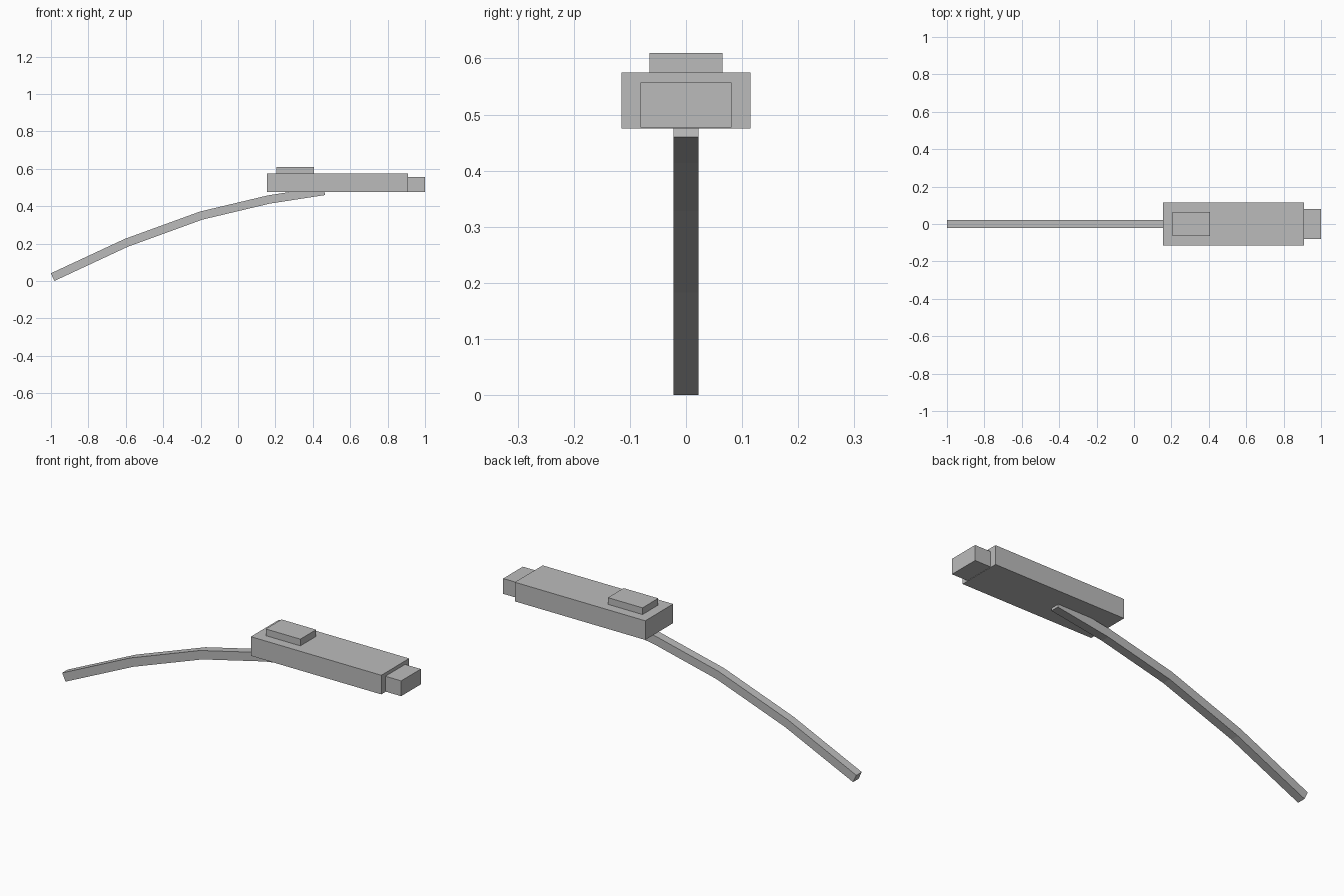
import bpy
from mathutils import Vector

if "Cube" in bpy.data.objects:
    bpy.data.objects.remove(bpy.data.objects["Cube"])

grey = bpy.data.materials.new("plain grey")
grey.diffuse_color = (0.5, 0.5, 0.5, 1)
grey.use_nodes = True
grey.node_tree.nodes["Principled BSDF"].inputs["Base Color"].default_value = grey.diffuse_color


def add_mesh(name, verts, faces):
    mesh = bpy.data.meshes.new(name)
    mesh.from_pydata(verts, [], faces)
    mesh.materials.append(grey)
    obj = bpy.data.objects.new(name, mesh)
    bpy.context.collection.objects.link(obj)
    return obj


def add_box(name, x0, x1, half_y, z0, z1):
    profile = [(-half_y, z0), (half_y, z0), (half_y, z1), (-half_y, z1)]
    return add_sweep(name, [[(x, y, z) for y, z in profile] for x in (x0, x1)])


def add_sweep(name, rings):
    """Skin four-sided rings into a closed bar."""
    verts = [v for ring in rings for v in ring]
    faces = [(0, 3, 2, 1)]
    for i in range(len(rings) - 1):
        a, b = 4 * i, 4 * i + 4
        for j in range(4):
            k = (j + 1) % 4
            faces.append((a + j, a + k, b + k, b + j))
    n = len(verts) - 4
    faces.append((n, n + 1, n + 2, n + 3))
    return add_sweep_mesh(name, verts, faces)


def add_sweep_mesh(name, verts, faces):
    return add_mesh(name, verts, faces)


# head: main block, nose and raised pad
add_box("body", 0.155, 0.909, 0.115, 0.475, 0.575)
add_box("nose", 0.909, 1.0, 0.081, 0.477, 0.557)
add_box("top_pad", 0.206, 0.406, 0.065, 0.575, 0.61)

# bent square tail: centre line in x, z, mitred at each joint
path = [Vector(p) for p in ((-0.991, 0.021), (-0.598, 0.204), (-0.197, 0.350),
                            (0.165, 0.436), (0.462, 0.482))]
half = 0.0225
rings = []
for i, p in enumerate(path):
    d_in = (p - path[i - 1]).normalized() if i else (path[1] - p).normalized()
    d_out = (path[i + 1] - p).normalized() if i < len(path) - 1 else d_in
    t = (d_in + d_out).normalized()
    up = Vector((-t.y, t.x)) * (half / t.dot(d_in))
    lo, hi = p - up, p + up
    rings.append([(lo.x, -half, lo.y), (lo.x, half, lo.y),
                  (hi.x, half, hi.y), (hi.x, -half, hi.y)])
add_sweep("tail", rings)
